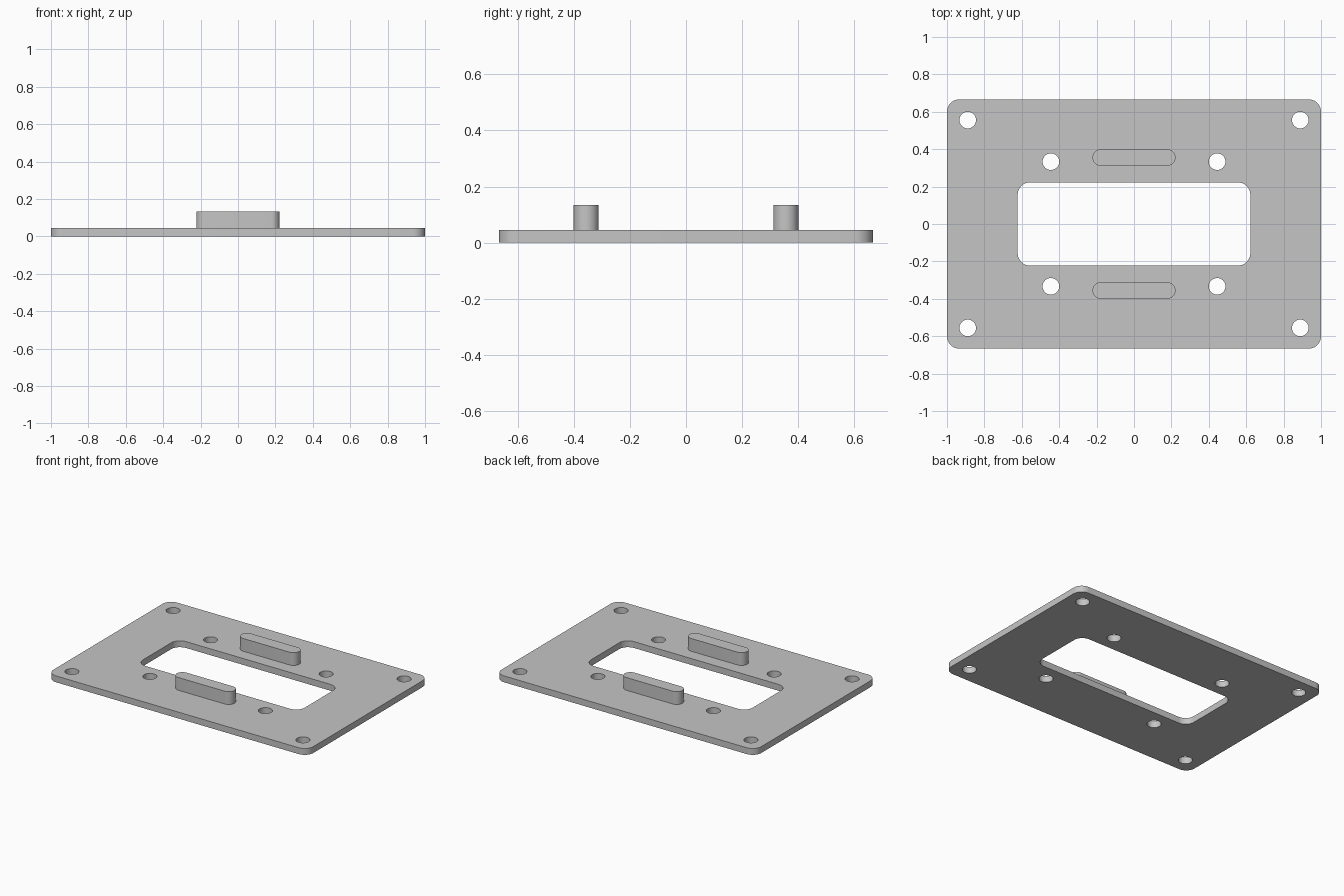
import bpy
import bmesh
from math import sin, cos, pi

cube = bpy.data.objects.get("Cube")
if cube:
    bpy.data.objects.remove(cube, do_unlink=True)

U = 1 / 45  # one design unit

grey = bpy.data.materials.new("light grey")
grey.use_nodes = True
colour = (0.56, 0.56, 0.56, 1)
grey.diffuse_color = colour
grey.node_tree.nodes["Principled BSDF"].inputs["Base Color"].default_value = colour


def rounded_rect(cx, cy, hx, hy, r, steps=10):
    """Outline of a rectangle with round corners, in design units."""
    points = []
    for k, (sx, sy) in enumerate([(1, 1), (-1, 1), (-1, -1), (1, -1)]):
        for i in range(steps + 1):
            a = (k + i / steps) * pi / 2
            points.append((cx + sx * (hx - r) + r * cos(a),
                           cy + sy * (hy - r) + r * sin(a)))
    return points


def circle(cx, cy, r, steps=40):
    return [(cx + r * cos(2 * pi * i / steps), cy + r * sin(2 * pi * i / steps))
            for i in range(steps)]


def extrude_outlines(name, outlines, z0, z1):
    """Fill the first outline, leave the others as holes, and extrude."""
    bm = bmesh.new()
    for outline in outlines:
        verts = [bm.verts.new((x * U, y * U, z0 * U)) for x, y in outline]
        for a, b in zip(verts, verts[1:] + verts[:1]):
            bm.edges.new((a, b))
    bmesh.ops.remove_doubles(bm, verts=bm.verts[:], dist=1e-5)
    bmesh.ops.triangle_fill(bm, edges=bm.edges[:], use_beauty=True,
                            normal=(0, 0, 1))
    top = bmesh.ops.extrude_face_region(bm, geom=bm.faces[:],
                                        use_keep_orig=True)["geom"]
    bmesh.ops.translate(bm, vec=(0, 0, (z1 - z0) * U),
                        verts=[g for g in top if isinstance(g, bmesh.types.BMVert)])
    bmesh.ops.recalc_face_normals(bm, faces=bm.faces[:])
    mesh = bpy.data.meshes.new(name)
    bm.to_mesh(mesh)
    bm.free()
    mesh.materials.append(grey)
    obj = bpy.data.objects.new(name, mesh)
    bpy.context.collection.objects.link(obj)
    bpy.ops.object.select_all(action="DESELECT")
    obj.select_set(True)
    bpy.context.view_layer.objects.active = obj
    bpy.ops.object.shade_smooth_by_angle()
    return obj


# Plate with central window, corner holes and inner holes
outlines = [rounded_rect(0, 0, 45, 30, 3), rounded_rect(0, 0, 28, 10, 3)]
for hx, hy in [(40, 25), (20, 15)]:
    for sx in (-1, 1):
        for sy in (-1, 1):
            outlines.append(circle(sx * hx, sy * hy, 2))
extrude_outlines("mounting_plate", outlines, 0, 2)

# Upright round-ended tabs on both sides of the window
for name, y in [("front_tab", -16), ("back_tab", 16)]:
    extrude_outlines(name, [rounded_rect(0, y, 10, 2, 2)], 2, 6)
